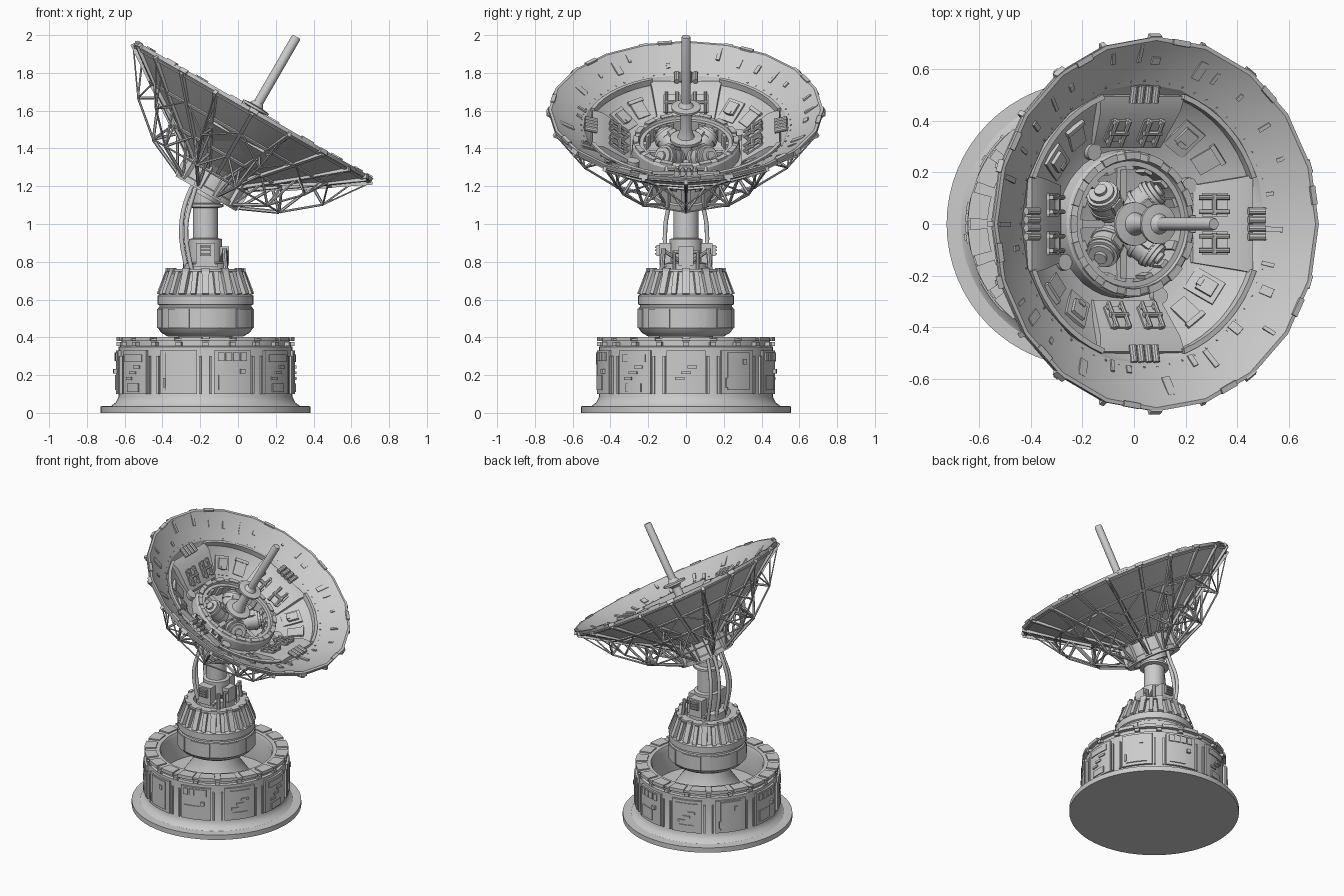
import bpy, bmesh, random
from math import radians, cos, sin, pi, tau
from mathutils import Matrix, Vector

if "Cube" in bpy.data.objects:
    bpy.data.objects.remove(bpy.data.objects["Cube"])

random.seed(4)
BASE = Matrix.Translation((-0.172, 0, 0))
DISH = Matrix.Translation((-0.17, 0, 1.16)) @ Matrix.Rotation(radians(30), 4, 'Y')


def polar(deg, r, z, tilt=0):
    """Frame on a ring: x runs outward (tilted up), y along the ring, z is the normal."""
    return (Matrix.Rotation(radians(deg), 4, 'Z') @ Matrix.Translation((r, 0, z))
            @ Matrix.Rotation(radians(-tilt), 4, 'Y'))


def pt(deg, r, z):
    return Vector((r * cos(radians(deg)), r * sin(radians(deg)), z))


class Part:
    def __init__(self, name, frame):
        self.name, self.frame, self.bm = name, frame, bmesh.new()

    def box(self, m, size, off=(0, 0, 0)):
        mat = m @ Matrix.Translation(off) @ Matrix.Diagonal((*size, 1))
        bmesh.ops.create_cube(self.bm, size=1, matrix=mat)

    def rod(self, p, q, r, n=8, r2=None):
        p, q = Vector(p), Vector(q)
        d = q - p
        mat = Matrix.Translation((p + q) / 2) @ d.to_track_quat('Z', 'Y').to_matrix().to_4x4()
        bmesh.ops.create_cone(self.bm, cap_ends=True, segments=n, radius1=r,
                              radius2=r if r2 is None else r2, depth=d.length, matrix=mat)

    def rod_in(self, m, p, q, r, n=8):
        self.rod(m @ Vector(p), m @ Vector(q), r, n)

    def lathe(self, prof, n, closed=False):
        rings = [[self.bm.verts.new(pt(360 * i / n, r, z)) for r, z in prof] for i in range(n)]
        k = len(prof)
        for i in range(n):
            a, b = rings[i], rings[(i + 1) % n]
            for j in range(k if closed else k - 1):
                l = (j + 1) % k
                self.bm.faces.new((a[j], b[j], b[l], a[l]))
        bmesh.ops.remove_doubles(self.bm, verts=self.bm.verts, dist=1e-5)

    def arc(self, r0, r1, z0, z1, a, width, n=4):
        """Curved plate centred on angle a (degrees)."""
        rows = []
        for i in range(n + 1):
            t = a - width / 2 + width * i / n
            rows.append([self.bm.verts.new(pt(t, r, z))
                         for r, z in ((r0, z0), (r1, z0), (r1, z1), (r0, z1))])
        for u, v in zip(rows, rows[1:]):
            for j in range(4):
                self.bm.faces.new((u[j], v[j], v[(j + 1) % 4], u[(j + 1) % 4]))
        self.bm.faces.new(rows[0])
        self.bm.faces.new(rows[-1])

    def prism(self, m, prof, half):
        """Profile in xz pushed along y; half gives half-widths per point."""
        a = [self.bm.verts.new(m @ Vector((x, -h, z))) for (x, z), h in zip(prof, half)]
        b = [self.bm.verts.new(m @ Vector((x, h, z))) for (x, z), h in zip(prof, half)]
        self.bm.faces.new(a)
        self.bm.faces.new(b)
        for j in range(len(a)):
            l = (j + 1) % len(a)
            self.bm.faces.new((a[j], b[j], b[l], a[l]))

    def done(self):
        bmesh.ops.recalc_face_normals(self.bm, faces=self.bm.faces)
        me = bpy.data.meshes.new(self.name)
        self.bm.to_mesh(me)
        ob = bpy.data.objects.new(self.name, me)
        ob.matrix_world = self.frame
        bpy.context.collection.objects.link(ob)
        bpy.context.view_layer.objects.active = ob
        bpy.ops.object.select_all(action='DESELECT')
        ob.select_set(True)
        bpy.ops.object.shade_smooth_by_angle(angle=radians(30))


# Base: flanged hollow drum with a flared pedestal inside
p = Part("base_drum", BASE)
p.lathe([(0, 0), (.555, 0), (.555, .035), (.5, .037), (.475, .055), (.46, .085), (.46, .35), (.445, .355),
         (.445, .38), (.465, .382), (.465, .395), (.37, .395), (.36, .37), (.36, .2), (.24, .2),
         (.2, .26), (.15, .33), (.14, .43), (0, .43)], 64)
for i in range(20):
    p.arc(.395, .472, .38, .403, 18 * i + 9, 13)
    p.box(polar(18 * i, .455, .365), (.03, .03, .02))
p.done()

# Access panels around the base
p = Part("base_panels", BASE)
for i in range(10):
    a = 36 * i
    p.arc(.45, .474, .1, .33, a, 25, 6)
    if i % 3 == 0:
        p.arc(.47, .48, .27, .31, a, 18)
        p.arc(.47, .48, .11, .155, a, 12)
        for j in range(3):
            p.arc(.47, .482, .175 + .03 * j, .19 + .03 * j, a - 4 + 4 * j, 6)
    elif i % 3 == 1:
        p.arc(.47, .481, .12, .32, a, 17)
        p.box(polar(a + 4, .48, .27), (.015, .022, .03))
        p.box(polar(a - 9, .477, .16), (.016, .012, .05))
    else:
        for j in range(4):
            p.arc(.47, .482, .275, .32, a - 8 + 5 * j, 4, 2)
        p.arc(.47, .48, .12, .2, a - 3, 13)
        p.box(polar(a + 6, .48, .22), (.02, .025, .025))
    for s in (-1, 1):
        p.box(polar(a + 14.5 * s, .462, .2), (.02, .012, .2))
p.done()

# Turntable: rounded lower drum, finned crown, recessed top
p = Part("turntable", BASE)
p.lathe([(0, .405), (.2, .405), (.235, .425), (.252, .45), (.252, .555), (.244, .56), (.244, .57), (.254, .575),
         (.254, .62), (.235, .63), (.19, .745), (.205, .748), (.205, .762), (.15, .762), (.15, .7), (0, .7)], 48)
for i in range(24):
    p.box(polar(15 * i, .223, .685, 111), (.125, .026 if i % 2 else .036, .028))
    if i % 2 == 0:
        p.arc(.19, .213, .735, .768, 15 * i, 11, 2)
for i in range(8):
    p.arc(.245, .258, .45, .55, 45 * i + 10, 30)
p.done()

# Column with collar and top flange
p = Part("column", BASE)
p.lathe([(0, .69), (.12, .69), (.12, .79), (.088, .8), (.088, .92), (.067, .925), (.067, 1.085), (.095, 1.09),
         (.095, 1.105), (.067, 1.11), (.067, 1.22), (0, 1.22)], 24)
p.done()

# Equipment boxes and hand rails around the collar
p = Part("collar_equipment", BASE)
for s in (-1, 1):
    m = polar(90 * s, .11, .84)
    p.box(m, (.06, .1, .12))
    p.box(m, (.02, .06, .06), (.035, 0, .02))
    p.box(m, (.03, .13, .015), (.01, 0, -.06))
    for j in range(3):
        p.box(m, (.02, .05, .008), (.045, 0, .002 + .018 * j))
    for q in (30, -30):
        p.rod(pt(q, .125, .75), pt(q, .125, .86), .01)
    p.rod(pt(50 * s, .17, .72), pt(50 * s, .155, .87), .013)
    p.rod(pt(50 * s, .155, .86), pt(20 * s, .085, .8), .01)
p.box(polar(0, .1, .83), (.05, .08, .1))
p.rod(pt(30, .125, .85), pt(-30, .125, .85), .01)
p.done()

# Cables from the turntable up to the dish hub
for i, y in enumerate((-.1, -.045, .045, .1)):
    cu = bpy.data.curves.new("cable", 'CURVE')
    cu.dimensions, cu.bevel_depth, cu.bevel_resolution, cu.resolution_u = '3D', .012, 2, 5
    sp = cu.splines.new('BEZIER')
    x = -.265 if i in (1, 2) else -.24
    path = [(x, y, .72), (x - .035, y * 1.1, .98), (x + .005, y * .8, 1.16), (-.2, y * .8, 1.26)]
    sp.bezier_points.add(len(path) - 1)
    for b, co in zip(sp.bezier_points, path):
        b.co, b.handle_left_type, b.handle_right_type = co, 'AUTO', 'AUTO'
    tmp = bpy.data.objects.new("cable_path", cu)
    bpy.context.collection.objects.link(tmp)
    bpy.context.view_layer.update()
    me = bpy.data.meshes.new_from_object(tmp.evaluated_get(bpy.context.evaluated_depsgraph_get()))
    bpy.data.objects.remove(tmp)
    bpy.context.collection.objects.link(bpy.data.objects.new(f"cable_{i + 1}", me))

# Dish shell, twenty sided
BACK = [(.19, .14), (.345, .235), (.56, .375), (.725, .495)]
p = Part("dish_shell", DISH)
p.lathe([(0, .14)] + BACK + [(.727, .515), (.712, .515), (.64, .462), (.545, .412), (.53, .385), (.41, .305),
                             (.285, .245), (0, .21)], 20)
p.done()

# Ribs, hoops and rim clips on the back of the dish
p = Part("dish_back_ribs", DISH)
for i in range(20):
    a = 18 * i
    for (r, z), (r2, z2) in zip(BACK, BACK[1:]):
        d = Vector((r2 - r, z2 - z))
        p.box(polar(a, (r + r2) / 2, (z + z2) / 2, 34), (d.length + .01, .02, .03))
    for r, z in ((.345, .23), (.55, .365), (.715, .488)):
        p.rod(pt(a, r, z), pt(a + 18, r, z), .011, 4)
    if i % 2:
        p.box(polar(a, .72, .5, 30), (.03, .05, .025))
p.done()

# Hub below the dish
p = Part("dish_hub", DISH)
p.lathe([(0, .03), (.13, .03), (.14, 0), (.185, 0), (.185, .03), (.175, .035), (.175, .12), (.21, .15), (0, .16)], 20)
for i in range(10):
    p.box(polar(36 * i, .18, .075), (.03, .045, .13))
p.rod((0, 0, -.02), (0, 0, .05), .09, 16)
p.done()

# Truss behind the dish
p = Part("dish_truss", DISH)
low = [(.185, .02), (.385, .11), (.565, .26), (.717, .475)]
top = [(.29, .2), (.47, .315), (.64, .43)]
for i in range(10):
    a = 36 * i
    for j in range(3):
        w = (.01, .006, .004)[j]
        p.rod(pt(a, *low[j]), pt(a, *low[j + 1]), w, 6)
        p.rod(pt(a, *low[j]), pt(a, *top[j]), .008 if j < 2 else .005, 6)
        p.rod(pt(a, *top[j]), pt(a, *low[j + 1]), .008 if j < 2 else .005, 6)
    for s in (-18, 18):
        p.rod(pt(a, *low[1]), pt(a + s, .345, .235), .007, 6)
        p.rod(pt(a, *low[2]), pt(a + s, .56, .375), .005, 6)
    p.rod(pt(a, *low[1]), pt(a + 36, *low[1]), .005, 6)
p.done()

# Receiver well: ring, notches and four tilted drums
p = Part("receiver_ring", DISH)
p.lathe([(.29, .22), (.285, .31), (.275, .325), (.25, .33), (.245, .315), (.225, .315), (.222, .2)], 40)
for i in range(16):
    p.box(polar(22.5 * i, .225, .275), (.03, .035, .07))
    p.arc(.252, .28, .32, .336, 22.5 * i, 14, 2)
p.done()
p = Part("receiver_drums", DISH)
for i in range(4):
    m = polar(90 * i + 45, .125, .27, 32)
    for x0, x1, r in ((-.06, .05, .062), (.05, .065, .05), (-.035, -.02, .067), (.02, .035, .067), (.06, .08, .025)):
        p.rod_in(m, (x0, 0, 0), (x1, 0, 0), r, 20)
    p.box(m, (.06, .05, .02), (0, 0, .062))
    p.box(polar(90 * i, .15, .235), (.13, .03, .05))
p.done()

# Antenna mast with two discs
p = Part("antenna_mast", DISH)
p.lathe([(0, .2), (.07, .2), (.05, .3), (.05, .325), (.085, .33), (.085, .345), (.045, .35), (.03, .4), (.03, .5),
         (.045, .515), (.078, .52), (.078, .533), (.04, .538), (.025, .56), (.025, .95), (.021, .96), (0, .96)], 20)
p.done()

# Four wedge housings with brackets and canisters
p = Part("dish_housings", DISH)
for i in range(4):
    m = polar(90 * i, 0, 0)
    p.prism(m, [(.295, .22), (.295, .285), (.435, .39), (.495, .405), (.51, .34)], [.15, .15, .178, .19, .19])
    f = polar(90 * i, .365, .338, 37)
    for s in (-1, 1):
        for k in (-.028, .028):
            p.rod_in(f, (-.06, s * .075 + k, .022), (.06, s * .075 + k, .022), .009)
            for e in (-.045, .045):
                p.box(f, (.018, .016, .035), (e, s * .075 + k, .008))
        p.rod_in(f, (.0, s * .075 - .04, .022), (.0, s * .075 + .04, .022), .01)
        p.box(f, (.1, .09, .012), (0, s * .075, .002))
    for k in range(4):
        y = -.05 + .033 * k
        p.rod_in(m, (.47, y, .415), (.535, y, .43), .015, 10)
p.done()

# Small plates and boxes scattered over the bowl
p = Part("bowl_details", DISH)
for i in range(4):
    for s in (-1, 1):
        a = 90 * i + 45 + 9 * s
        f = polar(a, .41, .312, 33)
        if s > 0:
            p.box(f, (.13, .1, .02))
            p.box(f, (.07, .06, .03), (.01, 0, .01))
            p.box(f, (.02, .03, .04), (-.02, 0, .01))
        else:
            p.box(f, (.1, .075, .018), (.01, 0, 0))
            p.box(f, (.02, .09, .03), (.06, 0, 0))
    p.rod(pt(90 * i + 28, .32, .25), pt(90 * i + 28, .315, .29), .032, 16)
    p.arc(.515, .535, .385, .42, 90 * i + 45, 50, 8)
for i in range(30):
    a, r = 12 * i + random.uniform(-4, 4), random.choice((.575, .6, .64, .67))
    z = .412 + (r - .545) * .53 if r < .64 else .462 + (r - .64) * .73
    p.box(polar(a, r - .004, z, 30), (random.choice((.03, .05, .08)), random.choice((.015, .02, .035)), .016))
for i in range(60):
    p.box(polar(6 * i, .556, .418, 28), (.007, .007, .01))
for i in range(10):
    p.arc(.7, .722, .505, .522, 36 * i + 9, 6, 1)
p.done()
